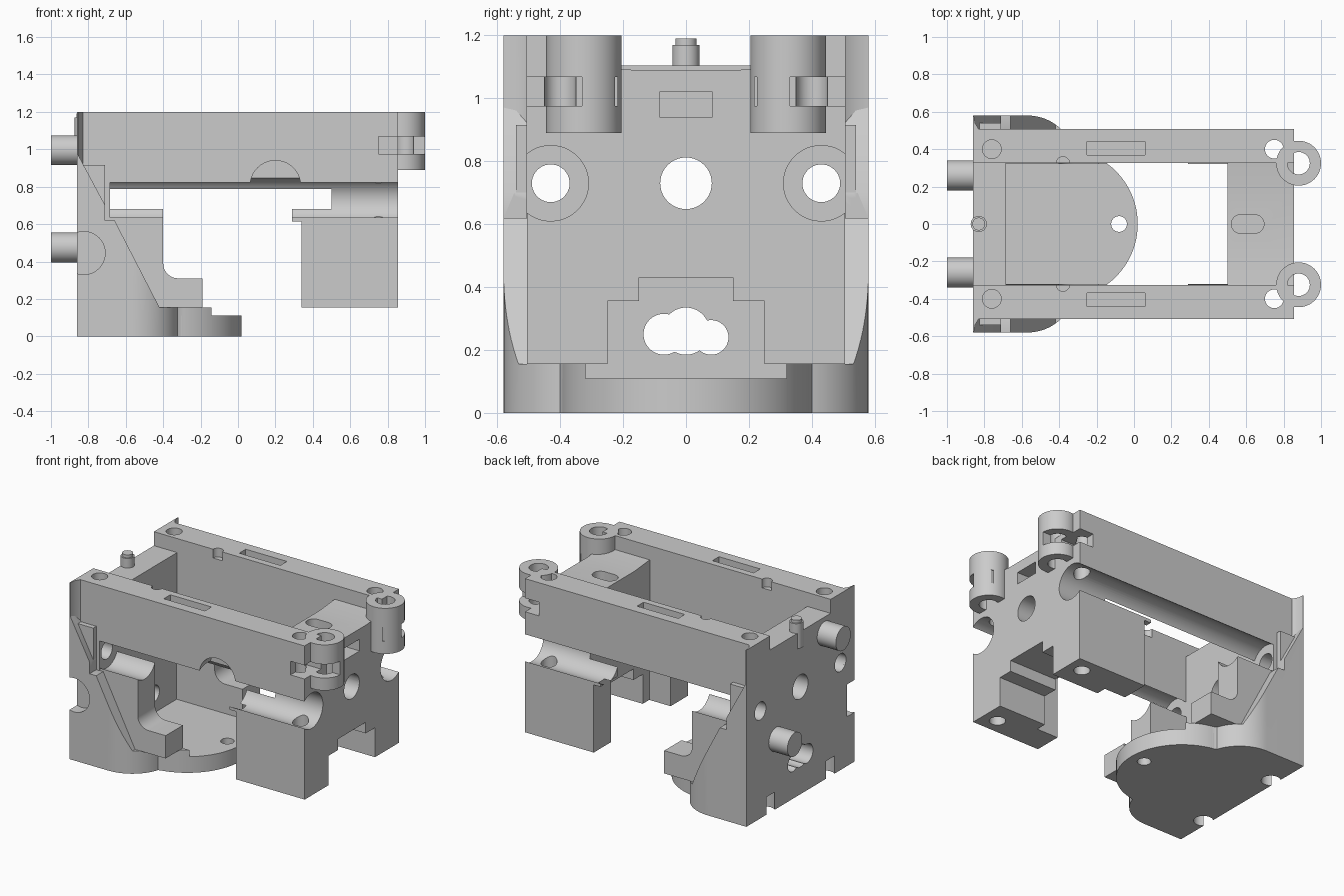
import bpy, bmesh
from math import sin, cos, pi, radians

if "Cube" in bpy.data.objects:
    bpy.data.objects.remove(bpy.data.objects["Cube"])

grey = bpy.data.materials.new("plain_grey")
grey.use_nodes = True
GREY = (0.6, 0.6, 0.6, 1)
grey.diffuse_color = GREY
grey.node_tree.nodes["Principled BSDF"].inputs["Base Color"].default_value = GREY


def prism(name, pts, axis, a, b):
    """Extrude a 2D outline along an axis from a to b."""
    place = {"x": lambda p, t: (t, p[0], p[1]),
             "y": lambda p, t: (p[0], t, p[1]),
             "z": lambda p, t: (p[0], p[1], t)}[axis]
    bm = bmesh.new()
    low = [bm.verts.new(place(p, a)) for p in pts]
    high = [bm.verts.new(place(p, b)) for p in pts]
    bm.faces.new(low)
    bm.faces.new(high)
    n = len(pts)
    for i in range(n):
        j = (i + 1) % n
        bm.faces.new((low[i], low[j], high[j], high[i]))
    bmesh.ops.recalc_face_normals(bm, faces=bm.faces)
    me = bpy.data.meshes.new(name)
    bm.to_mesh(me)
    bm.free()
    me.materials.append(grey)
    ob = bpy.data.objects.new(name, me)
    bpy.context.collection.objects.link(ob)
    return ob


def arc(cx, cy, r, a0, a1, n):
    return [(cx + r * cos(radians(a0 + (a1 - a0) * i / n)),
             cy + r * sin(radians(a0 + (a1 - a0) * i / n))) for i in range(n + 1)]


def cyl(name, c, r, axis, a, b, n=40):
    return prism(name, arc(c[0], c[1], r, 0, 360, n)[:-1], axis, a, b)


def box(name, x0, x1, y0, y1, z0, z1):
    return prism(name, [(x0, y0), (x1, y0), (x1, y1), (x0, y1)], "z", z0, z1)


def cut(ob, tools, operation="DIFFERENCE"):
    """Apply boolean tools, then remove them."""
    for t in tools:
        t.hide_render = True
        m = ob.modifiers.new("cut", "BOOLEAN")
        m.operation, m.object, m.solver = operation, t, "EXACT"
    bpy.context.view_layer.update()
    ev = ob.evaluated_get(bpy.context.evaluated_depsgraph_get())
    me = bpy.data.meshes.new_from_object(ev)
    ob.modifiers.clear()
    ob.data = me
    for t in tools:
        bpy.data.objects.remove(t)
    return ob


def sbox(name, s, x0, x1, y0, y1, z0, z1):
    """Box on side s (+1 back, -1 front)."""
    return box(name, x0, x1, s * y0, s * y1, z0, z1)


def channel(s, x0=-0.71, x1=1.0):
    return cyl("channel_cutter", (s * 0.43, 0.73), 0.12, "x", x0, x1, 48)


def bore(s):
    return cyl("bore_cutter", (s * 0.43, 0.73), 0.06, "x", -0.9, -0.6)


def notch():
    return cyl("notch_cutter", (-0.825, 0.445), 0.115, "y", -0.62, -0.5)


def foot_hole(s):
    return cyl("foot_cutter", (-0.82, s * 0.32), 0.06, "z", -0.1, 0.12)


SIDES = ((1, "back"), (-1, "front"))

# End wall with pegs
wall = box("peg_wall", -0.86, -0.685, -0.507, 0.507, 0, 1.105)
cut(wall, [cyl("c", (0, 0.73), 0.082, "x", -1, -0.5),
           cyl("c", (-0.07, 0.25), 0.065, "x", -1, -0.5),
           cyl("c", (0, 0.26), 0.075, "x", -1, -0.5),
           cyl("c", (0.08, 0.24), 0.055, "x", -1, -0.5),
           bore(1), bore(-1), foot_hole(1), foot_hole(-1), notch()])
cyl("upper_peg", (-0.26, 0.995), 0.08, "x", -1, -0.8)
cyl("lower_peg", (0.26, 0.475), 0.08, "x", -1, -0.8)
cyl("top_pin", (-0.83, 0), 0.043, "z", 1.0, 1.17)
cyl("top_pin_tip", (-0.83, 0), 0.034, "z", 1.17, 1.19)

# Round base plate
outline = [(-0.86, -0.39)] + arc(-0.38, 0, 0.4, -90, 90, 48) + [(-0.86, 0.39)]
base = prism("base_plate", outline, "z", 0, 0.11)
cut(base, [cyl("c", (-0.08, 0), 0.042, "z", -1, 1), foot_hole(1), foot_hole(-1),
           box("c", -0.9, -0.8, -0.05, 0.05, -0.1, 0.05)])

# Block with bored cross-channel notch at the hinge end
half = [(0.25, 0.155), (0.505, 0.155), (0.505, 0.83), (0.33, 0.83),
        (0.33, 1.105), (0.165, 1.09)]
arch = [(-0.15, 0.43), (0.15, 0.43), (0.15, 0.355), (0.25, 0.355)]
section = arch + half + [(-y, z) for y, z in reversed(half)] + [(-0.25, 0.355), (-0.15, 0.355)]
block = prism("hinge_block", section, "x", 0.5, 0.855)
slot = arc(0.645, 0, 0.05, -90, 90, 12) + arc(0.57, 0, 0.05, 90, 270, 12)
cut(block, [channel(1), channel(-1),
            cyl("c", (0, 0.73), 0.082, "x", 0.3, 1),
            box("c", 0.75, 1, -0.085, 0.085, 0.94, 1.02),
            prism("c", slot, "z", 0.9, 1.2)]
    + [cyl("c", (0.75, s * 0.4), 0.05, "z", -0.1, 1.3) for s, _ in SIDES])

lobe_shape = ([(-0.86, 0.32), (-0.86, 0.58)] + arc(-0.57, 0.32, 0.26, 90, 18, 20)
              + arc(-0.38, 0, 0.4, 80, 53.2, 10))
lobe_side = [(-0.87, -0.1), (0, -0.1), (0, 0.155), (-0.42, 0.155), (-0.66, 0.62),
             (-0.71, 0.62), (-0.71, 0.7), (-0.86, 0.98), (-0.87, 0.98)]
bracket_side = ([(-0.86, 0.155), (-0.19, 0.155), (-0.19, 0.31)]
                + arc(-0.32, 0.39, 0.08, 270, 180, 10) + [(-0.4, 0.68), (-0.86, 0.68)])

for s, side in SIDES:
    # Long top rails
    rail = sbox(side + "_rail", s, -0.86, 0.855, 0.325, 0.507, 0.785, 1.2)
    tools = [channel(s), bore(s),
             cyl("c", (-0.76, s * 0.4), 0.05, "z", 0.95, 1.3),
             cyl("c", (0.75, s * 0.4), 0.05, "z", 0.5, 1.3),
             sbox("c", s, -0.25, 0.06, 0.37, 0.44, 1.13, 1.3),
             sbox("c", s, 0.75, 1.1, 0.33, 0.6, 0.975, 1.068),
             cyl("c", (-0.38, s * 0.325), 0.035, "z", 1.14, 1.3)]
    if s < 0:
        tools.append(cyl("c", (0.2, 0.805), 0.135, "y", -0.6, -0.4))
    cut(rail, tools)

    # Thin flared wing of the end wall
    wing = prism(side + "_wing", [(-0.86, s * 0.48), (-0.83, s * 0.48), (-0.83, s * 0.507),
                                  (-0.85, s * 0.54), (-0.855, s * 0.58), (-0.86, s * 0.58)],
                 "z", 0, 1.2)
    cut(wing, [bore(s)] + ([notch()] if s < 0 else []))

    # Rounded foot lobe with sloping top
    lobe = prism(side + "_foot_lobe", [(x, s * y) for x, y in lobe_shape], "z", 0, 1.1)
    cut(lobe, [prism("c", lobe_side, "y", -1, 1)], "INTERSECT")
    cut(lobe, [channel(s), bore(s), foot_hole(s)] + ([notch()] if s < 0 else []))

    # Channel seat collar
    collar = sbox(side + "_collar", s, -0.86, -0.71, 0.3, 0.54, 0.6, 0.915)
    cut(collar, [bore(s)])

    # Stepped bracket carrying the channel
    bracket = prism(side + "_bracket", bracket_side, "y", s * 0.32, s * 0.505)
    cut(bracket, [channel(s), bore(s)] + ([notch()] if s < 0 else []))

    # Leg and lip in front of the hinge block
    leg = sbox(side + "_leg", s, 0.34, 0.51, 0.32, 0.505, 0.155, 0.68)
    cut(leg, [channel(s)])
    lip = sbox(side + "_leg_lip", s, 0.29, 0.345, 0.32, 0.505, 0.615, 0.68)
    cut(lip, [channel(s)])

    # Hinge barrel with outward slot
    barrel = cyl(side + "_hinge_barrel", (0.88, s * 0.325), 0.12, "z", 0.89, 1.2, 48)
    cut(barrel, [cyl("c", (0.88, s * 0.325), 0.06, "z", 0.5, 1.3),
                 sbox("c", s, 0.7, 1.1, 0.33, 0.6, 0.975, 1.068),
                 sbox("c", s, 0.9, 1.1, 0.218, 0.226, 0.975, 1.068)])

# Smooth round surfaces, keep edges sharp
bpy.ops.object.select_all(action="DESELECT")
for ob in bpy.context.collection.objects:
    if ob.type == "MESH" and grey.name in ob.data.materials:
        ob.select_set(True)
        bpy.context.view_layer.objects.active = ob
bpy.ops.object.shade_smooth_by_angle(angle=radians(30))
